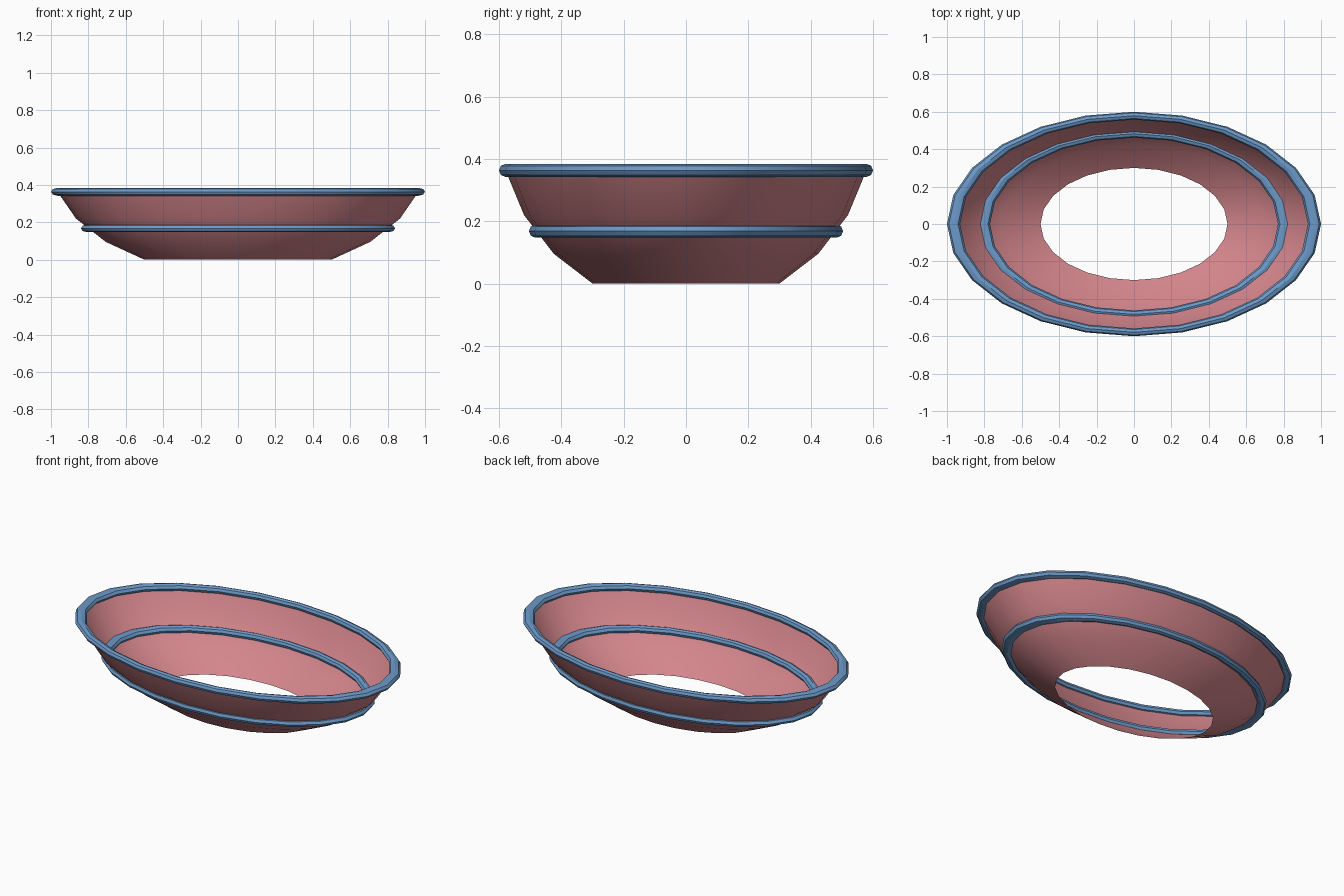
import bpy, bmesh, math

SIDES = 24      # segments around the oval
SQUASH = 0.6    # depth and height relative to width

old = bpy.data.objects.get("Cube")
if old:
    bpy.data.objects.remove(old, do_unlink=True)


def make_material(name, rgb):
    mat = bpy.data.materials.new(name)
    mat.use_nodes = True
    mat.diffuse_color = (*rgb, 1)
    mat.node_tree.nodes["Principled BSDF"].inputs["Base Color"].default_value = (*rgb, 1)
    return mat


def lathe(name, profile, closed, mat, angle):
    """Spin (radius, height) points around z into an oval surface."""
    bm = bmesh.new()
    rings = []
    for i in range(SIDES):
        a = 2 * math.pi * i / SIDES
        rings.append([bm.verts.new((r * math.cos(a), SQUASH * r * math.sin(a), z))
                      for r, z in profile])
    n = len(profile)
    for i in range(SIDES):
        p, q = rings[i], rings[(i + 1) % SIDES]
        for j in range(n if closed else n - 1):
            k = (j + 1) % n
            bm.faces.new((p[j], q[j], q[k], p[k]))
    mesh = bpy.data.meshes.new(name)
    bm.to_mesh(mesh)
    bm.free()
    mesh.materials.append(mat)
    obj = bpy.data.objects.new(name, mesh)
    bpy.context.collection.objects.link(obj)
    bpy.ops.object.select_all(action='DESELECT')
    obj.select_set(True)
    bpy.context.view_layer.objects.active = obj
    bpy.ops.object.shade_smooth_by_angle(angle=math.radians(angle))
    return obj


pink = make_material("dusty pink", (0.65, 0.235, 0.26))
blue = make_material("soft blue", (0.15, 0.32, 0.58))

# Open bowl wall: a band of a squashed sphere, 60 to 15 degrees below its equator
floor = math.sin(math.radians(60))
wall = [(math.cos(math.radians(d)), SQUASH * (floor - math.sin(math.radians(d))))
        for d in (60, 45, 30, 15)]
lathe("bowl_wall", wall, False, pink, 40)

# Eight-sided bands at the rim and around the middle
for name, radius, height in (("rim_band", 0.965, 0.363), ("middle_band", 0.805, 0.168)):
    section = [(radius + 0.035 * math.cos(math.pi * k / 4),
                height + 0.035 * SQUASH * math.sin(math.pi * k / 4)) for k in range(8)]
    lathe(name, section, True, blue, 30)
